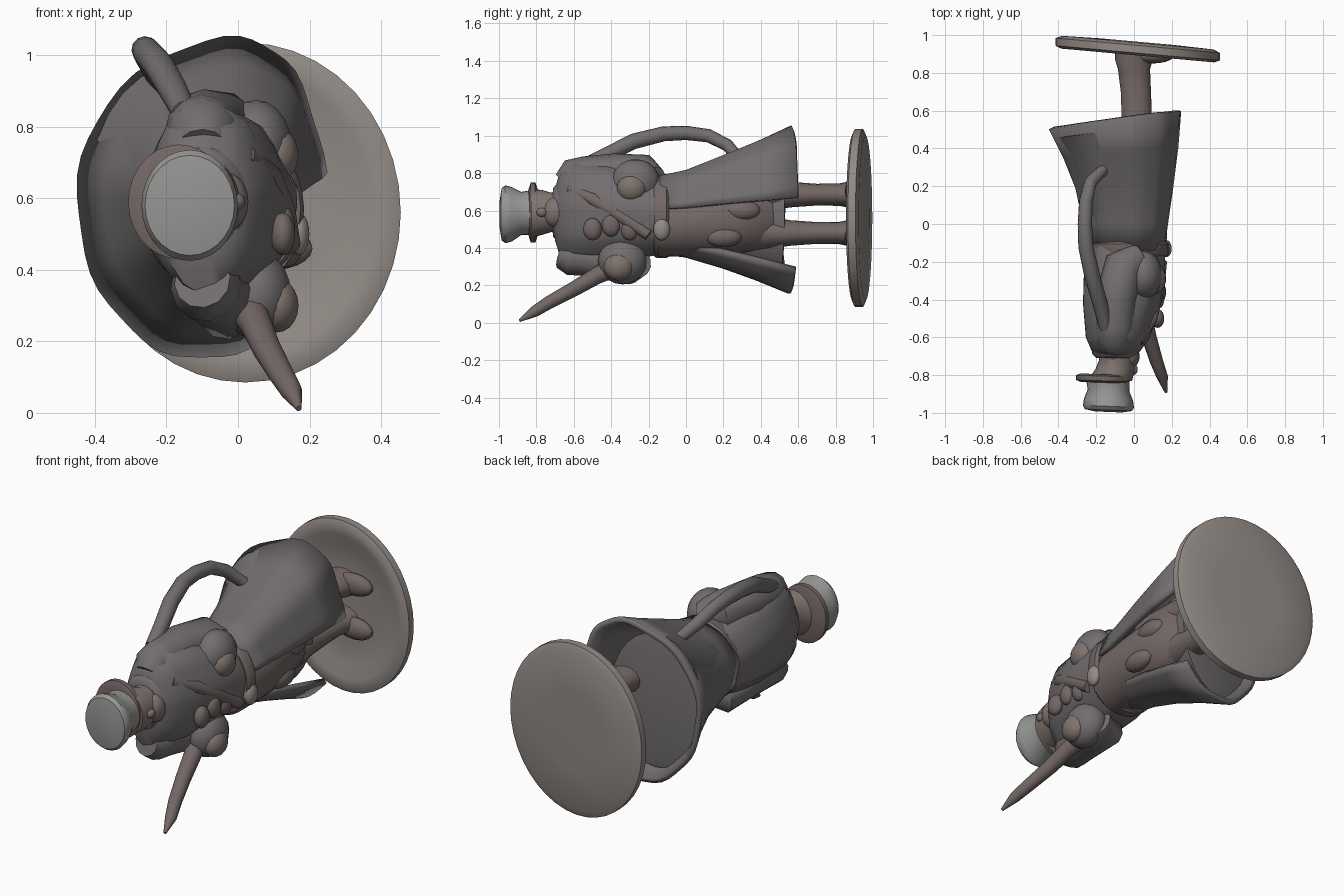
import bpy, bmesh, math
from mathutils import Vector, Matrix

def mat(name, c):
    m = bpy.data.materials.new(name)
    m.diffuse_color = (*c, 1)
    return m

CLOTH = mat("cloth", (0.17, 0.155, 0.16))
LEATHER = mat("leather", (0.17, 0.135, 0.13))
SKIN = mat("face", (0.21, 0.17, 0.155))
STONE = mat("stone", (0.29, 0.26, 0.24))
PALE = mat("hat_top", (0.30, 0.30, 0.29))

def finish(name, bm, m, angle=40):
    bmesh.ops.recalc_face_normals(bm, faces=bm.faces)
    me = bpy.data.meshes.new(name)
    bm.to_mesh(me)
    bm.free()
    ob = bpy.data.objects.new(name, me)
    bpy.context.collection.objects.link(ob)
    me.materials.append(m)
    bpy.context.view_layer.objects.active = ob
    ob.select_set(True)
    bpy.ops.object.shade_smooth_by_angle(angle=math.radians(angle))
    ob.select_set(False)
    return ob

def bridge(bm, rings, closed):
    n = len(rings[0])
    for a, b in zip(rings, rings[1:]):
        for i in range(n if closed else n - 1):
            j = (i + 1) % n
            bm.faces.new((a[i], a[j], b[j], b[i]))
    if closed:
        bm.faces.new(rings[0])
        bm.faces.new(rings[-1])

def loft(name, rings, m, n=28, arc=None, shear=0.0, wave=0.0, lean=0.0):
    """Elliptical sections along y: (y, centre x, centre z, radius x, radius z[, shear])."""
    bm = bmesh.new()
    vr = []
    for y, cx, cz, rx, rz, *s in rings:
        s = s[0] if s else shear
        row = []
        for i in range(n):
            a = math.tau * i / n
            if arc:
                a = math.radians(arc[0] + (arc[1] - arc[0]) * i / (n - 1))
            w = 1 + wave * math.sin(9 * a)
            dx = rx * w * (math.cos(a) + lean * max(0, math.sin(a)) ** 3)
            row.append(bm.verts.new((cx + dx, y + s * dx, cz + rz * w * math.sin(a))))
        vr.append(row)
    bridge(bm, vr, arc is None)
    return finish(name, bm, m)

def tube(name, pts, radii, m, n=12):
    bm = bmesh.new()
    P = [Vector(p) for p in pts]
    vr = []
    for i, p in enumerate(P):
        d = (P[min(i + 1, len(P) - 1)] - P[max(i - 1, 0)]).normalized()
        u = d.cross(Vector((1, 0.1, 0.05))).normalized()
        v = d.cross(u)
        vr.append([bm.verts.new(p + radii[i] * (u * math.cos(math.tau * k / n) + v * math.sin(math.tau * k / n)))
                   for k in range(n)])
    bridge(bm, vr, True)
    return finish(name, bm, m, 50)

def blob(name, loc, size, m):
    bm = bmesh.new()
    bmesh.ops.create_uvsphere(bm, u_segments=18, v_segments=10, radius=1,
                              matrix=Matrix.Translation(loc) @ Matrix.Diagonal((*size, 1)))
    return finish(name, bm, m)

# tilted round base with a shallow dish on the figure's side
loft("base", [(0.925, .02, .56, .20, .22), (0.92, .02, .56, .30, .33), (0.895, .02, .56, .36, .40),
              (0.892, .02, .56, .405, .445), (0.905, .02, .56, .435, .475), (0.945, .02, .56, .435, .475),
              (0.96, .02, .56, .40, .44), (0.965, .02, .56, .2, .22)], STONE, 40, shear=-0.09)

# flared open coat skirt with a shallow filled lining
coat = loft("coat_skirt", [(-0.14, -.04, .575, .20, .21), (0.0, -.045, .58, .225, .235),
                           (0.2, -.05, .59, .26, .305, .04), (0.38, -.07, .595, .305, .375, .09),
                           (0.55, -.10, .60, .35, .45, .14)],
            CLOTH, 44, arc=(9, 314), wave=0.012, lean=0.24)
sol = coat.modifiers.new("thickness", "SOLIDIFY")
sol.thickness = 0.03
loft("coat_lining", [(0.0, -.09, .58, .17, .20), (0.2, -.12, .59, .19, .265), (0.38, -.14, .595, .225, .335, .09),
                     (0.49, -.16, .60, .26, .375, .14), (0.50, -.16, .60, .22, .32, .14)], CLOTH)

# torso, waistcoat and belt
loft("torso", [(-0.70, -.10, .575, .10, .14), (-0.67, -.095, .58, .13, .24), (-0.60, -.085, .595, .17, .275),
               (-0.42, -.065, .59, .205, .265), (-0.25, -.05, .58, .215, .24), (-0.12, -.04, .575, .205, .21)],
     CLOTH, wave=0.02)
loft("waistcoat", [(-0.15, .0, .52, .17, .17), (0.05, .01, .53, .17, .17), (0.25, .01, .55, .16, .185),
                   (0.40, .01, .57, .13, .18), (0.50, .0, .58, .07, .14)], LEATHER)
loft("belt", [(-0.17, -.03, .57, .205, .215), (-0.155, -.03, .57, .215, .225), (-0.105, -.03, .57, .215, .225),
              (-0.09, -.03, .57, .20, .21)], LEATHER)
blob("belt_buckle", (.17, -0.13, .50), (.03, .045, .06), STONE)
tube("chest_strap", [(.02, -.62, .72), (.09, -.5, .66), (.125, -.35, .57), (.145, -.2, .47)],
     [.03, .035, .035, .03], LEATHER)
for k in range(4):
    blob("pouch", (.125, -0.50 + .1 * k, .50 + .02 * (k % 2)), (.035, .05, .06), LEATHER)
for z in (.46, .60):
    blob("hip_pocket", (.13, .20 if z < .5 else .30, z), (.05, .10, .055), LEATHER)

# arms with square shoulders, big cuffs and hands
tube("raised_arm", [(-.10, -.65, .74), (-.10, -.61, .775), (-.10, -.54, .785), (-.09, -.38, .795),
                    (-.05, -.22, .79), (.03, -.18, .76)],
     [.07, .10, .105, .11, .11, .08], CLOTH)
tube("lower_arm", [(-.10, -.665, .37), (-.09, -.62, .355), (-.08, -.54, .35), (-.06, -.42, .335),
                   (-.03, -.29, .31), (.04, -.26, .32)],
     [.08, .10, .10, .10, .105, .08], CLOTH)
for z, y in ((.75, -.27), (.33, -.34)):
    blob("cuff", (.05, y, z), (.10, .13, .125), CLOTH)
    blob("hand", (.11, y - .02, z - .03), (.06, .08, .075), SKIN)

# weapon pointing forward and down
tube("weapon", [(.02, -.38, .30), (.05, -.48, .25), (.08, -.6, .18), (.12, -.73, .11), (.15, -.81, .06), (.17, -.89, .012)],
     [.055, .045, .04, .035, .03, .008], LEATHER)

# curved strap arching from shoulder to skirt
tube("arched_strap", [(-.15, -.55, .84), (-.18, -.42, .90), (-.22, -.28, .97), (-.255, -.12, 1.01), (-.26, 0, 1.015),
                      (-.255, .12, 1.00), (-.23, .22, .95), (-.16, .29, .87)],
     [.035, .04, .042, .04, .038, .036, .034, .03], CLOTH)

# neck, head, beard and nose
loft("head", [(-0.66, -.09, .59, .10, .13), (-0.72, -.09, .59, .095, .105), (-0.77, -.10, .59, .105, .12),
              (-0.83, -.13, .585, .12, .13)], SKIN)
blob("beard", (-.03, -.70, .59), (.06, .07, .08), SKIN)
blob("nose", (-.005, -.77, .59), (.025, .03, .025), SKIN)
loft("collar", [(-0.64, -.09, .59, .14, .17), (-0.69, -.10, .59, .12, .155), (-0.71, -.10, .59, .10, .13)], CLOTH)

# hat with brim and flared crown
loft("hat_brim", [(-0.795, -.165, .59, .12, .13), (-0.805, -.165, .59, .142, .16), (-0.83, -.165, .59, .142, .16),
                  (-0.84, -.16, .59, .12, .13)], LEATHER, shear=-0.03)
loft("hat_crown", [(-0.82, -.14, .59, .115, .12), (-0.88, -.135, .585, .11, .115), (-0.93, -.135, .58, .13, .145),
                   (-0.965, -.135, .58, .135, .155), (-0.985, -.135, .58, .125, .14), (-0.995, -.135, .58, .07, .08)],
     PALE, shear=-0.04)

# legs, boots and feet
for side, z in ((-1, .48), (1, .685)):
    loft("leg", [(0.15, .01, z, .11, .09), (0.42, .01, z, .10, .09), (0.56, .015, z, .08, .068),
                 (0.70, .01, z, .08, .058), (0.82, .0, z, .085, .06), (0.87, .0, z, .10, .07),
                 (0.94, .01, z, .11, .075)], LEATHER, 16)
    blob("foot", (.10, .89, z + side * .02), (.11, .04, .06), LEATHER)
